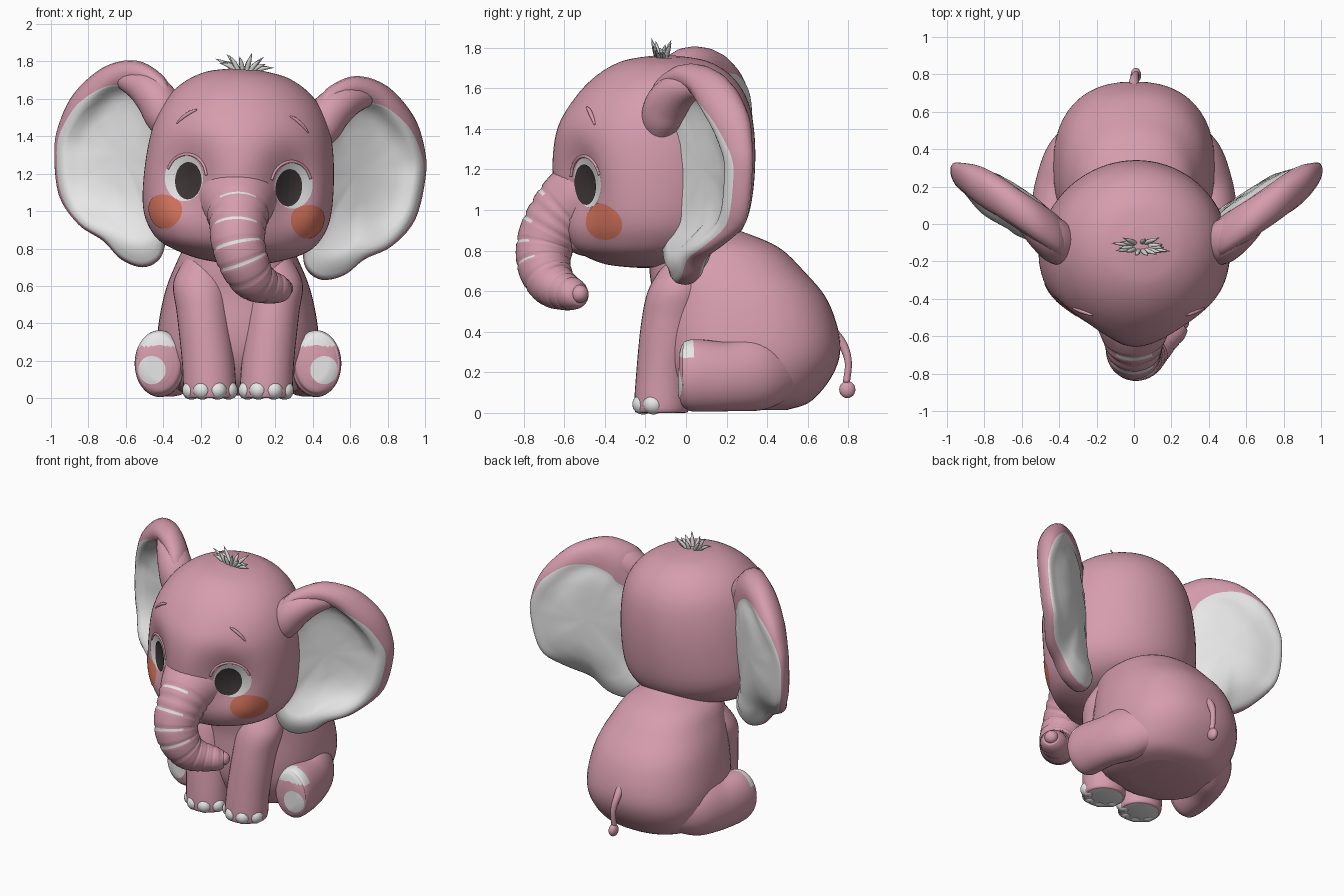
import bpy, bmesh, math, random
from mathutils import Vector, Matrix
from mathutils.bvhtree import BVHTree

if "Cube" in bpy.data.objects:
    bpy.data.objects.remove(bpy.data.objects["Cube"])

random.seed(4)


def colour(name, r, g, b):
    m = bpy.data.materials.new(name)
    m.diffuse_color = (r, g, b, 1)
    m.use_nodes = True
    m.node_tree.nodes["Principled BSDF"].inputs["Base Color"].default_value = m.diffuse_color
    return m


PINK = colour("pink skin", 0.67, 0.335, 0.415)
WHITE = colour("soft white", 0.80, 0.80, 0.80)
DARK = colour("dark iris", 0.05, 0.038, 0.04)
BLUSH = colour("blush orange", 0.68, 0.175, 0.11)
GREY = colour("grey hair", 0.66, 0.66, 0.65)


def finish(name, bm, mats):
    bmesh.ops.recalc_face_normals(bm, faces=bm.faces)
    me = bpy.data.meshes.new(name)
    for f in bm.faces:
        f.smooth = True
    bm.to_mesh(me)
    bm.free()
    for m in mats:
        me.materials.append(m)
    ob = bpy.data.objects.new(name, me)
    bpy.context.collection.objects.link(ob)
    return ob


def spline(pts, sub, closed=False):
    """Catmull-Rom interpolation of equal-length tuples."""
    n, out = len(pts), []
    at = (lambda i: pts[i % n]) if closed else (lambda i: pts[max(0, min(n - 1, i))])
    for i in range(n if closed else n - 1):
        a, b, c, d = at(i - 1), at(i), at(i + 1), at(i + 2)
        for k in range(sub):
            t = k / sub
            out.append([0.5 * (2 * q + (r - p) * t + (2 * p - 5 * q + 4 * r - s) * t * t
                               + (3 * q - p - 3 * r + s) * t ** 3)
                        for p, q, r, s in zip(a, b, c, d)])
    if not closed:
        out.append(list(pts[-1]))
    return out


def loft(name, rings, mats, flat=False, sides=32, sub=6, ref=(1, 0, 0), ripple=None, rule=None, square=2):
    """Skin oval rings (x, y, z, ru, rv) along a path; flat keeps rings level, square > 2 fills corners."""
    rings = spline(rings, sub)
    ctr = [Vector(r[:3]) for r in rings]
    bm, loops = bmesh.new(), []

    def sup(v):
        return math.copysign(abs(v) ** (2 / square), v)
    for i, r in enumerate(rings):
        t = (ctr[min(i + 1, len(ctr) - 1)] - ctr[max(i - 1, 0)]).normalized()
        if flat:
            t = Vector((0, 0, 1))
        u = Vector(ref)
        u = (u - t * u.dot(t)).normalized()
        v = t.cross(u)
        k = ripple(i) if ripple else 1
        loops.append([bm.verts.new(ctr[i] + u * (r[3] * k * sup(math.cos(a))) + v * (r[4] * k * sup(math.sin(a))))
                      for a in (2 * math.pi * j / sides for j in range(sides))])
    marks = []
    for i in range(len(loops) - 1):
        for j in range(sides):
            k = (j + 1) % sides
            marks.append((bm.faces.new((loops[i][j], loops[i][k], loops[i + 1][k], loops[i + 1][j])), i))
    marks.append((bm.faces.new(loops[0]), -1))
    marks.append((bm.faces.new(loops[-1]), len(loops)))
    if rule:
        bmesh.ops.recalc_face_normals(bm, faces=bm.faces)
        for f, i in marks:
            f.normal_update()
            f.material_index = int(rule(f, i))
    return finish(name, bm, mats)


def ball(name, loc, size, mat):
    bm = bmesh.new()
    bmesh.ops.create_uvsphere(bm, u_segments=20, v_segments=12, radius=1,
                              matrix=Matrix.Translation(loc) @ Matrix.Diagonal((*size, 1)))
    return finish(name, bm, [mat])


def tree(ob):
    bm = bmesh.new()
    bm.from_mesh(ob.data)
    bmesh.ops.triangulate(bm, faces=bm.faces)
    return BVHTree.FromBMesh(bm)


def on_surface(bvh, x, z, lift=0.0):
    p, n, _, _ = bvh.ray_cast(Vector((x, -3, z)), Vector((0, 1, 0)))
    return p + n * lift


def decal(name, bvh, x, z, rx, rz, mat, aim=(0, 1, 0), lift=0.004):
    """Thin oval patch wrapped on a surface."""
    aim = Vector(aim).normalized()
    base = on_surface(bvh, x, z)
    right, up = aim.cross(Vector((0, 0, 1))).normalized(), Vector((0, 0, 1))
    bm, prev, N = bmesh.new(), None, 36

    def put(a, b):
        q = base + right * a + up * b
        p, n, _, _ = bvh.ray_cast(q - aim * 2, aim)
        if p is None:
            p, n, _, _ = bvh.find_nearest(q)
        return bm.verts.new(p + n * lift)
    mid = put(0, 0)
    for k in range(1, 8):
        ring = [put(rx * k / 7 * math.cos(2 * math.pi * j / N), rz * k / 7 * math.sin(2 * math.pi * j / N))
                for j in range(N)]
        for j in range(N):
            m = (j + 1) % N
            bm.faces.new((prev[j], prev[m], ring[m], ring[j]) if prev else (mid, ring[m], ring[j]))
        prev = ring
    ob = finish(name, bm, [mat])
    if sum((p.normal.dot(aim) for p in ob.data.polygons)) > 0:
        ob.data.flip_normals()
    return ob


EAR = [(.38, 1.60), (.45, 1.70), (.59, 1.765), (.76, 1.72), (.91, 1.57), (.98, 1.4), (.995, 1.25),
       (.955, 1.02), (.84, .87), (.70, .79), (.60, .70), (.48, .665), (.39, .72), (.35, .86),
       (.24, 1.1), (.26, 1.4)]


def ramp(v, a, b):
    t = min(1, max(0, (v - a) / (b - a)))
    return t * t * (3 - 2 * t)


def ear(name, s):
    """Cupped disc with a thick rim that swells towards the top and a plump lower lobe."""
    c = Vector((.63, 1.25))
    bm = bmesh.new()
    edge = [Vector(p) for p in spline(EAR, 5, True)]
    for side in (-1, 1):
        cols = []
        for p in edge:
            top = ramp(p.y, 1.25, 1.68)
            w = .013 + .145 * top * (1 - .7 * ramp(p.x, .5, 1.0))
            r, T, L = .05 + .035 * top, .065 + .045 * top, (p - c).length
            ds = [w * k for k in (0, .05, .2, .5, 1)] + [w + (L - w) * f for f in (.03, .08, .15, .25, .4, .65, 1)]
            col = []
            for d in ds:
                q = p + (c - p) * (d / L)
                low = ramp(q.y, 1.0, .75)
                h = T * math.sqrt(max(0, 1 - (1 - min(1, d / r)) ** 2))
                h += (.04 + .055 * low - T + (.03 * (1 - low) if side > 0 else 0)) * ramp(d, r, 2.2 * r)
                bowl = .075 * ramp(d, .02, .28) * (1 - low)
                y = -.1 + .07 * low + (q.x - .4) * (.65 - .4 * low) + side * h + bowl
                col.append(bm.verts.new((s * q.x, y, q.y)))
            cols.append(col)
        for a, b in zip(cols, cols[1:] + cols[:1]):
            for k in range(len(a) - 1):
                f = bm.faces.new((a[k], a[k + 1], b[k + 1], b[k]))
                f.material_index = 0 if k < 4 else 1
    bmesh.ops.remove_doubles(bm, verts=bm.verts, dist=.0002)
    return finish(name, bm, [PINK, WHITE])


# Body and tail
loft("body", [(0, .3, .015, .22, .2), (0, .29, .06, .35, .33), (0, .3, .2, .42, .43), (0, .3, .35, .43, .46),
              (0, .27, .55, .395, .43), (0, .2, .7, .34, .38), (0, .14, .82, .27, .31), (0, .12, .9, .12, .14)],
     [PINK], flat=True, sides=48, square=2.35)
loft("tail", [(0, .70, .42, .03, .03), (0, .77, .34, .024, .024), (.01, .80, .25, .018, .018),
              (.01, .79, .15, .018, .018)], [PINK], sides=14)
ball("tail_tip", (.01, .795, .115), (.028, .04, .042), PINK)

for s, side in ((-1, "left"), (1, "right")):
    # Front leg with white sole and toenails
    loft("front_leg_" + side,
         [(s * .15, -.12, 0, .12, .115), (s * .15, -.12, .025, .14, .135), (s * .16, -.11, .2, .14, .135),
          (s * .185, -.07, .45, .142, .15), (s * .2, -.03, .62, .145, .15), (s * .18, .02, .77, .09, .1)],
         [PINK, WHITE], flat=True, rule=lambda f, i: i == -1)
    for k in range(4):
        a = math.radians(-66 + 44 * k)
        ball("toenail_" + side, (s * .15 + .108 * math.sin(a), -.12 - .1 * math.cos(a), .042),
             (.05, .052, .05), WHITE)
    # Hind leg with white toes and sole pad
    leg = loft("hind_leg_" + side,
               [(s * .42, -.035, .185, .07, .1), (s * .42, -.015, .185, .115, .155), (s * .42, .04, .185, .133, .178),
                (s * .40, .2, .18, .13, .172), (s * .33, .36, .20, .14, .185), (s * .22, .52, .23, .1, .14)],
               [PINK, WHITE], sides=48, sub=10,
               rule=lambda f, i: f.calc_center_median().z > .277 and f.calc_center_median().y < .04)
    decal("sole_pad_" + side, tree(leg), s * .462, .15, .07, .075, WHITE, (-s * .4, 1, 0))

# Head, with hollows for the eyes
head = loft("head", [(0, -.2, .72, .09, .09), (0, -.2, .74, .22, .22), (0, -.19, .80, .38, .35),
                     (0, -.17, .88, .46, .43), (0, -.16, 1.0, .503, .475), (0, -.16, 1.2, .507, .5),
                     (0, -.15, 1.4, .483, .485), (0, -.125, 1.55, .43, .425), (0, -.11, 1.66, .34, .335),
                     (0, -.105, 1.73, .22, .22), (0, -.105, 1.757, .09, .09)], [PINK], flat=True, sides=80, sub=8)
for v in head.data.vertices:
    if v.co.y < -.2:
        v.co.y += .115 * math.exp(-((abs(v.co.x) - .28) / .14) ** 2 - ((v.co.z - 1.15) / .2) ** 2)
parts = [head]
skin = tree(head)
for s, side in ((-1, "left"), (1, "right")):
    aim = (-s * .5, .86, 0)
    parts += [
        decal("eye_white_" + side, skin, s * .28, 1.157, .122, .125, WHITE, aim),
        decal("iris_" + side, skin, s * .258, 1.144, .09, .102, DARK, aim, .009),
        decal("cheek_" + side, skin, s * .395, .97, .125, .09, BLUSH, (-s * .7, .7, 0)),
        ear("ear_" + side, s),
        # Curled rim where the ear meets the head
        loft("ear_curl_" + side,
             [(s * .66, .06, 1.66, .05, .05), (s * .55, -.02, 1.63, .095, .09), (s * .46, -.085, 1.555, .115, .11),
              (s * .42, -.12, 1.46, .10, .10), (s * .40, -.125, 1.36, .05, .05)],
             [PINK], ref=(0, 1, 0), sides=28, sub=4),
        loft("brow_" + side,
             [(*on_surface(skin, s * x, z, .001), r, r) for x, z, r in
              ((.25, 1.525, .004), (.28, 1.51, .01), (.32, 1.48, .01), (.352, 1.445, .004))],
             [PINK], sides=10),
        # Upper eyelid rim
        loft("eyelid_" + side,
             [(*on_surface(skin, s * (.28 + .108 * math.cos(a)), 1.157 + .128 * math.sin(a), .001), .008, .008)
              for a in (math.radians(d) for d in range(20, 175, 25))], [PINK], sides=10),
    ]

# Hair tuft, swept sideways
for k in range(16):
    a = 2 * math.pi * k / 16 + random.uniform(-.25, .25)
    x, y = -.01 + .04 * math.cos(a), -.12 + .02 * math.sin(a)
    reach, h = random.uniform(.5, 1), random.uniform(.0, .04) + .05 * math.sin(a) ** 2
    dx, dy = .15 * math.cos(a) * reach, .04 * math.sin(a) * reach
    parts.append(loft("hair_strand", [(x, y, 1.74, .012, .012), (x + dx * .5, y + dy * .5, 1.765 + h * .4, .012, .011),
                                      (x + dx, y + dy, 1.765 + h, .001, .001)], [GREY], sides=8, sub=4))

# The head leans slightly to one side
pivot = Vector((0, 0, 1.1))
lean = Matrix.Translation(pivot) @ Matrix.Rotation(math.radians(4), 4, 'Y') @ Matrix.Translation(-pivot)
for ob in parts:
    ob.data.transform(lean)

# Trunk with ring grooves and pale stripes on its front
STRIPES = (17, 25, 32, 39)
loft("trunk", [(0, -.40, 1.07, .27, .25), (0, -.53, 1.03, .205, .205), (0, -.625, .955, .16, .165),
               (0, -.69, .84, .145, .145), (.03, -.70, .73, .135, .132), (.08, -.66, .64, .12, .118),
               (.15, -.60, .60, .10, .095), (.22, -.55, .585, .08, .076), (.255, -.525, .585, .055, .055)],
     [PINK, WHITE], sub=10, sides=40, ripple=lambda i: .955 if i in STRIPES + (21, 46, 53, 60, 66) else 1,
     rule=lambda f, i: i in STRIPES and f.normal.y < -.4)
ball("trunk_tip", (.25, -.525, .587), (.045, .045, .045), PINK)
# Lower lip under the trunk
ball("lower_lip", (0, -.47, .84), (.15, .12, .07), PINK)
